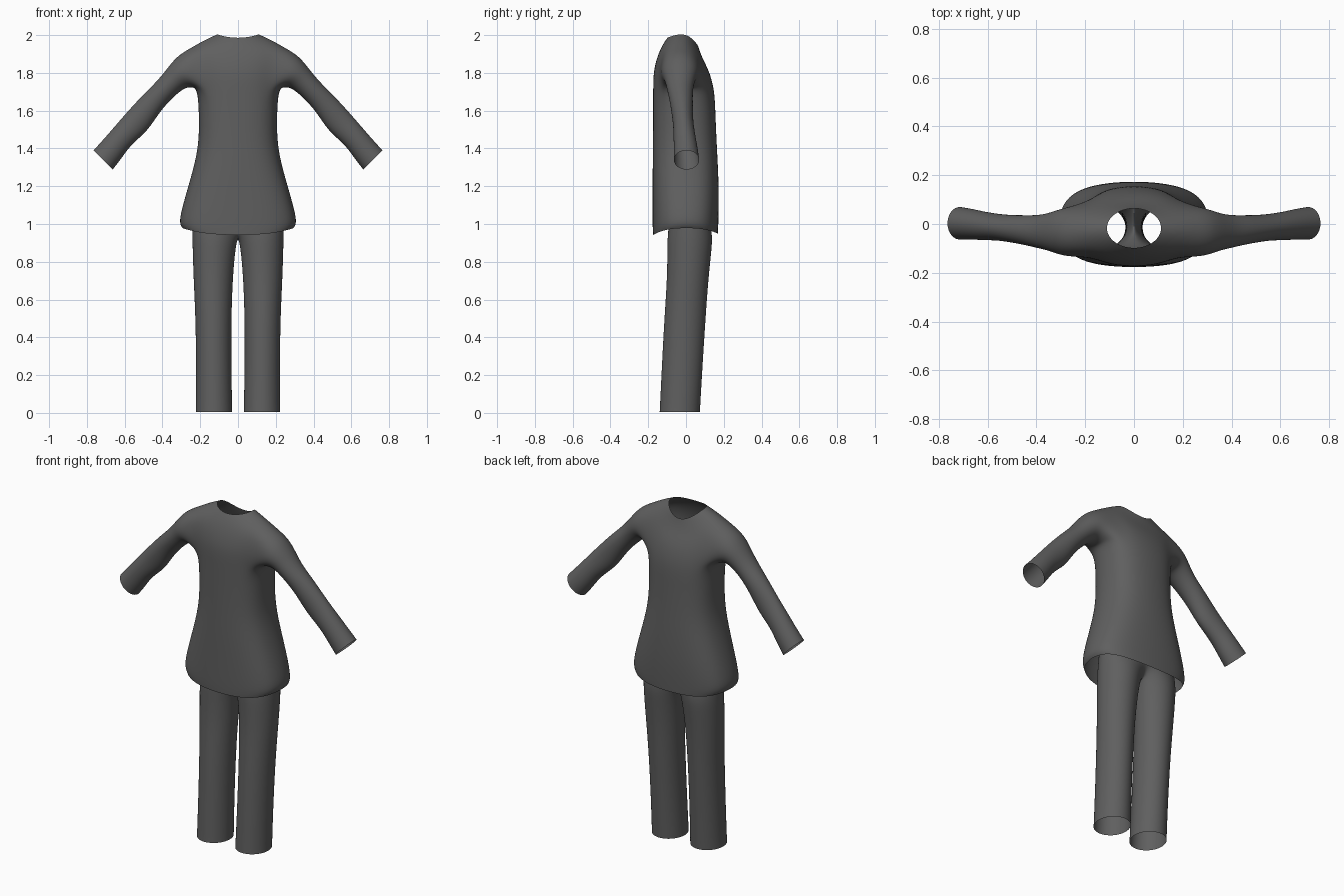
import bpy, bmesh, math
from mathutils import Vector

if "Cube" in bpy.data.objects:
    bpy.data.objects.remove(bpy.data.objects["Cube"])

cloth = bpy.data.materials.new("charcoal_cloth")
cloth.diffuse_color = (0.115, 0.115, 0.115, 1)
cloth.use_nodes = True
cloth.node_tree.nodes["Principled BSDF"].inputs["Base Color"].default_value = cloth.diffuse_color


def spow(v, e):
    return math.copysign(abs(v) ** e, v)


def bridge(bm, a, b, closed=False):
    """Quads between two rows of vertices."""
    n = len(a)
    for i in range(n if closed else n - 1):
        j = (i + 1) % n
        bm.faces.new((a[i], a[j], b[j], b[i]))


def finish(bm, name):
    """Turn the half cage into a mirrored, smooth garment."""
    bmesh.ops.recalc_face_normals(bm, faces=bm.faces)
    mid = sum((v.co for v in bm.verts), Vector()) / len(bm.verts)
    mid.x = 0.08
    if sum(f.normal.dot(f.calc_center_median() - mid) for f in bm.faces) < 0:
        bmesh.ops.reverse_faces(bm, faces=bm.faces)
    me = bpy.data.meshes.new(name)
    bm.to_mesh(me)
    bm.free()
    for p in me.polygons:
        p.use_smooth = True
    me.materials.append(cloth)
    ob = bpy.data.objects.new(name, me)
    bpy.context.collection.objects.link(ob)
    mir = ob.modifiers.new("mirror", 'MIRROR')
    mir.use_clip = True
    mir.merge_threshold = 0.001
    sub = ob.modifiers.new("smooth", 'SUBSURF')
    sub.levels = sub.render_levels = 3


def half_ring(bm, n, X, yf, yb, zs, zf, zb, e, grow=1.015):
    """Half cross-section from centre front, round the side, to centre back."""
    row = []
    for k in range(-n, n + 1):
        a = math.pi / 2 * k / n
        c, s = math.cos(a), math.sin(a)
        x = 0 if abs(k) == n else X * spow(c, e) * grow
        y = (yf + yb) / 2 + (yb - yf) / 2 * spow(s, e)
        z = zs * c * c + (zf if s < 0 else zb) * s * s
        row.append(bm.verts.new((x, y, z)))
    return row


# ---- Tunic: body rows (half width, front y, back y, side z, front z, back z, squareness)
bm = bmesh.new()
rows = [half_ring(bm, 4, *r) for r in (
    (.295, -.178, .172, .980, .940, .948, .75),
    (.316, -.180, .174, 1.01, .985, .99, .75),
    (.285, -.180, .178, 1.13, 1.12, 1.12, .75),
    (.240, -.180, .174, 1.28, 1.28, 1.28, .78),
    (.208, -.178, .166, 1.42, 1.42, 1.42, .8),
    (.207, -.177, .159, 1.58, 1.58, 1.58, .8),
    (.215, -.177, .155, 1.715, 1.71, 1.70, .8),
    (.240, -.176, .130, 1.82, 1.81, 1.80, .85),
    (.262, -.150, .092, 1.928, 1.90, 1.87, .9),
    (.180, -.122, .074, 1.975, 1.955, 1.915, 1),
    (.112, -.100, .066, 2.005, 1.985, 1.94, 1))]
LOW, MID, TOP = 6, 7, 8          # rows around the armhole
for i in range(len(rows) - 1):
    a, b = rows[i], rows[i + 1]
    if i in (LOW, MID):          # leave the armhole open
        bridge(bm, a[:3], b[:3])
        bridge(bm, a[6:], b[6:])
    else:
        bridge(bm, a, b)
loop = (rows[TOP][4:7] + [rows[MID][6]] + rows[LOW][6:1:-1]
        + [rows[MID][2]] + rows[TOP][2:4])

# ---- Tunic: sleeve rings (top x, z, bottom x, z, front y, back y)
for tx, tz, bx, bz, yf, yb in (
        (.325, 1.888, .243, 1.725, -.135, .068),
        (.385, 1.810, .283, 1.722, -.112, .048),
        (.430, 1.755, .345, 1.670, -.100, .036),
        (.492, 1.695, .405, 1.605, -.085, .036),
        (.555, 1.628, .455, 1.530, -.075, .037),
        (.605, 1.572, .492, 1.482, -.068, .040),
        (.660, 1.508, .570, 1.415, -.066, .050),
        (.715, 1.445, .615, 1.350, -.064, .062),
        (.765, 1.390, .663, 1.288, -.064, .070)):
    top, low = Vector((tx, 0, tz)), Vector((bx, 0, bz))
    c, n = (top + low) / 2, (top - low) / 2
    ring = []
    for k in range(12):
        t = math.tau * k / 12
        p = c + n * math.cos(t) * 1.04
        p.y = (yf + yb) / 2 + (yb - yf) / 2 * math.sin(t) * 1.04
        ring.append(bm.verts.new(p))
    bridge(bm, loop, ring, True)
    loop = ring
for v in [v for v in bm.verts if not v.link_faces]:
    bm.verts.remove(v)
finish(bm, "tunic")

# ---- Trousers: leg rings (inner x, outer x, front y, back y, z)
bm = bmesh.new()
prev = None
for xi, xo, yf, yb, z in (
        (.030, .224, -.140, .074, .004),
        (.031, .223, -.138, .076, .04),
        (.035, .222, -.128, .088, .25),
        (.035, .225, -.115, .104, .50),
        (.028, .235, -.101, .118, .70),
        (.016, .240, -.099, .134, .85),
        (.000, .242, -.099, .142, .94)):
    ring = []
    for k in range(-5, 7):       # index 11 is the inner leg
        a = math.tau * k / 12
        x = (xi + xo) / 2 + (xo - xi) / 2 * math.cos(a) * 1.04
        y = (yf + yb) / 2 + (yb - yf) / 2 * math.sin(a) * 1.04
        zz = z
        if xi == 0 and abs(k) >= 5:      # crotch seam on the centre line
            x = 0
            zz = z if k == 6 else z + .025
        ring.append(bm.verts.new((x, y, zz)))
    if prev:
        bridge(bm, prev, ring, True)
    prev = ring

# ---- Trousers: hips and waist
prev = prev[:11]
for X, yf, yb, z in ((.238, -.105, .143, 1.03),
                     (.225, -.115, .138, 1.12),
                     (.205, -.120, .130, 1.20)):
    ring = half_ring(bm, 5, X, yf, yb, z, z, z, .9)
    bridge(bm, prev, ring)
    prev = ring
finish(bm, "trousers")
